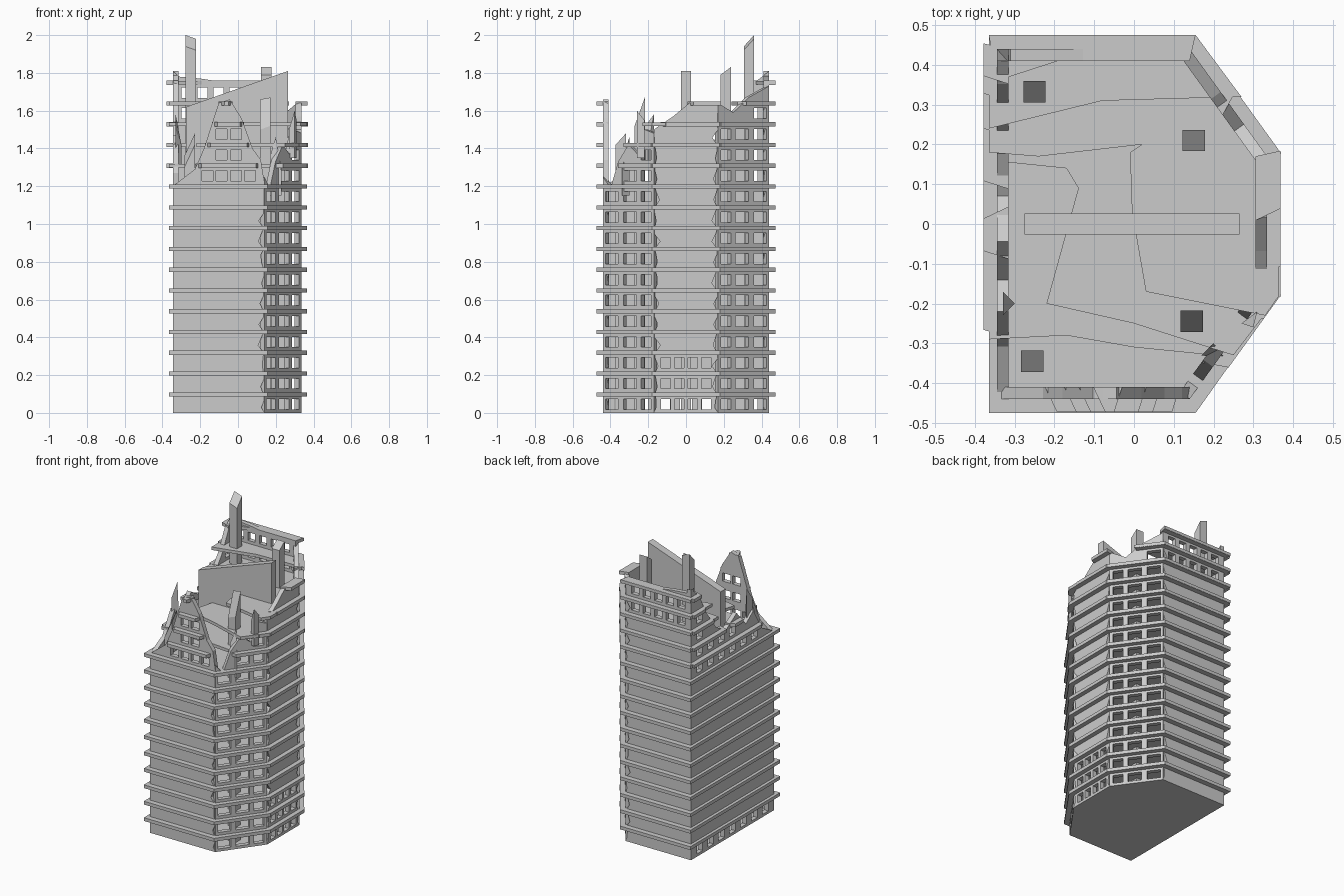
import bpy, bmesh, random
from mathutils import Vector, Matrix

if "Cube" in bpy.data.objects:
    bpy.data.objects.remove(bpy.data.objects["Cube"])

random.seed(4)
STEP, T = 0.11, 0.03
LEVELS = [0.098 + STEP * i for i in range(16)]
OUTER = [(-.365, -.475), (.155, -.475), (.365, -.18), (.365, .18), (.155, .475), (-.365, .475)]
WALL = [(-.345, -.44), (.14, -.44), (.335, -.17), (.335, .17), (.14, .44), (-.345, .44)]


def prism(name, pts, z0, tops):
    """Vertical prism; tops is one height or one height per corner."""
    if not isinstance(tops, (list, tuple)):
        tops = [tops] * len(pts)
    bm = bmesh.new()
    lo = [bm.verts.new((x, y, z0)) for x, y in pts]
    hi = [bm.verts.new((p[0], p[1], t)) for p, t in zip(pts, tops)]
    n = len(pts)
    bm.faces.new(lo[::-1])
    bm.faces.new(hi)
    for i in range(n):
        j = (i + 1) % n
        bm.faces.new((lo[i], lo[j], hi[j], hi[i]))
    bmesh.ops.recalc_face_normals(bm, faces=bm.faces)
    me = bpy.data.meshes.new(name)
    bm.to_mesh(me)
    bm.free()
    ob = bpy.data.objects.new(name, me)
    bpy.context.collection.objects.link(ob)
    return ob


def column(name, x, y, sx, sy, tops):
    return prism(name, [(x - sx, y - sy), (x + sx, y - sy), (x + sx, y + sy), (x - sx, y + sy)], 0, tops)


def height(prof, f):
    for (a, za), (b, zb) in zip(prof, prof[1:]):
        if f <= b:
            return za + (zb - za) * (f - a) / (b - a)
    return prof[-1][1]


def wall(name, a, b, prof, windows, jag_start=False, jag_end=False):
    """Flat wall with broken top profile; windows(floor) gives (u0, u1) fractions."""
    a, b = Vector((*a, 0)), Vector((*b, 0))
    L = (b - a).length
    u = (b - a).normalized()
    n = u.cross(Vector((0, 0, 1)))

    def jag(top):
        pts = []
        for z in LEVELS:
            if z + .03 < top:
                pts += [(random.uniform(.01, .035), z - .07), (random.uniform(0, .02), z - .03), (.004, z)]
        return pts
    loop = [(0, 0), (L, 0)]
    if jag_end:
        loop += [(L - d, z) for d, z in jag(prof[-1][1])]
    loop += [(f * L, z) for f, z in reversed(prof)]
    if jag_start:
        loop += reversed(jag(prof[0][1]))
    loops = [loop]
    for i, z in enumerate(LEVELS):
        for f0, f1 in windows(i):
            z0, z1 = z - .08, z - .025
            if min(height(prof, f0 + (f1 - f0) * k / 4) for k in range(5)) > z1 + .012:
                loops.append([(f0 * L, z0), (f1 * L, z0), (f1 * L, z1), (f0 * L, z1)])
    cu = bpy.data.curves.new(name, 'CURVE')
    cu.dimensions, cu.fill_mode, cu.extrude = '2D', 'BOTH', T / 2
    for pts in loops:
        s = cu.splines.new('POLY')
        s.points.add(len(pts) - 1)
        for p, (x, y) in zip(s.points, pts):
            p.co = (x, y, 0, 1)
        s.use_cyclic_u = True
    tmp = bpy.data.objects.new(name + "_curve", cu)
    bpy.context.collection.objects.link(tmp)
    bpy.context.view_layer.update()
    me = bpy.data.meshes.new_from_object(tmp.evaluated_get(bpy.context.evaluated_depsgraph_get()))
    bpy.data.objects.remove(tmp)
    me.polygons.foreach_set("use_smooth", [False] * len(me.polygons))
    ob = bpy.data.objects.new(name, me)
    o = a - n * T / 2
    ob.matrix_world = Matrix(((u.x, 0, n.x, o.x), (u.y, 0, n.y, o.y), (0, 1, 0, 0), (0, 0, 0, 1)))
    bpy.context.collection.objects.link(ob)

    # surviving ledge pieces on the ruined upper floors
    for z in LEVELS[11:]:
        fs = [k / 40 for k in range(41) if height(prof, k / 40) > z - .01]
        runs = []
        for f in fs:
            if runs and f - runs[-1][1] < .04:
                runs[-1][1] = f
            else:
                runs.append([f, f])
        for f0, f1 in runs:
            if f1 - f0 > .08:
                p, q = a + u * f0 * L, a + u * f1 * L
                e0 = u * (-.014 if f0 == 0 else .03)
                e1 = u * (.014 if f1 == 1 else -.02)
                corners = [p - n * T, q - n * T, q + n * .033 + e1, p + n * .033 + e0]
                prism(name + "_ledge", [c.xy for c in corners], z - .011, z + .011)


CH = [(.05, .3), (.4, .66), (.75, .94)]
CHB = [(1 - q, 1 - p) for p, q in CH]


def row(n, lo, hi, w):
    s = (hi - lo) / n
    return [(lo + s * (k + .5) - w / 2, lo + s * (k + .5) + w / 2) for k in range(n)]


# outer walls
wall("front_wall", WALL[0], WALL[1],
     [(0, 1.2), (.24, 1.29), (.34, 1.4), (.5, 1.64), (.62, 1.66), (.75, 1.56), (.87, 1.4), (.96, 1.34), (1, 1.22)],
     lambda i: row(4, .3, .92, .12) if i > 10 else [], jag_end=True)
wall("front_corner_wall", WALL[1], WALL[2],
     [(0, 1.25), (.15, 1.19), (.3, 1.33), (.5, 1.42), (.68, 1.37), (.82, 1.5), (1, 1.48)], lambda i: CH)
wall("right_wall", WALL[2], WALL[3], [(0, 1.5), (.3, 1.57), (.55, 1.64), (1, 1.64)],
     lambda i: row(4, .08, .92, .15) if i < 3 else [], True, True)
wall("back_corner_wall", WALL[3], WALL[4], [(0, 1.64), (.3, 1.59), (.6, 1.67), (1, 1.73)], lambda i: CHB)
wall("back_wall", WALL[4], WALL[5], [(0, 1.75), (.3, 1.74), (.7, 1.77), (.93, 1.78), (1, 1.81)],
     lambda i: row(5, .06, .94, .11) if i > 13 else [], jag_start=True)
wall("left_wall", WALL[5], WALL[0],
     [(0, 1.81), (.1, 1.74), (.18, 1.6), (.3, 1.46), (.42, 1.4), (.55, 1.47), (.66, 1.36), (.75, 1.42), (.85, 1.27), (1, 1.2)],
     lambda i: row(7, .04, .96, .07) if i in (0, 11, 12, 13, 14) else [])

# ground slab and intact floor slabs with projecting ledges
prism("ground_slab", WALL, 0, .008)
for z in LEVELS[:11]:
    prism("floor_slab", OUTER, z - .011, z + .011)

# broken floor slabs, lowest to highest
E = [(.365, -.18), (.365, .18), (.155, .475), (-.365, .475)]
broken = [
    [(-.365, -.29), (-.17, -.28), (.0, -.31), (.2, -.33), (.24, -.355)] + E,
    [(-.365, .16), (-.17, .14), (-.14, .09), (-.22, -.2), (.0, -.25), (.25, -.33)] + E,
    [(-.365, .18), (-.24, .17), (.02, .2), (-.01, .18), (-.005, .03), (.03, -.17), (.33, -.23)] + E,
    [(-.365, .24), (-.08, .31), (.27, .32)] + E[2:],
    [(-.345, .36), (-.16, .42), (.14, .43), (.155, .475), (-.365, .475)],
]
for z, pts in zip(LEVELS[11:], broken):
    prism("broken_floor_slab", pts, z - .01, z + .01)

# central core wall and four columns, snapped at a slant
column("core_wall", -.005, 0, .27, .026, (1.62, 1.81, 1.81, 1.62))
column("back_left_column", -.25, .333, .028, .027, (1.94, 1.92, 1.98, 2.0))
column("back_right_column", .15, .21, .028, .027, (1.79, 1.79, 1.83, 1.83))
column("front_right_column", .145, -.245, .028, .027, (1.5, 1.52, 1.67, 1.66))
column("front_left_column", -.256, -.345, .028, .027, (1.3, 1.42, 1.48, 1.36))

# rubble shards wedged into the breaks
prism("rubble_shard", [(.17, -.33), (.23, -.34), (.2, -.3)], 1.15, [1.36, 1.28, 1.46])
prism("rubble_shard", [(.27, -.25), (.3, -.26), (.31, -.22)], 1.35, [1.5, 1.6, 1.55])
prism("rubble_shard", [(-.33, -.23), (-.3, -.2), (-.33, -.17)], 1.3, [1.5, 1.42, 1.58])
